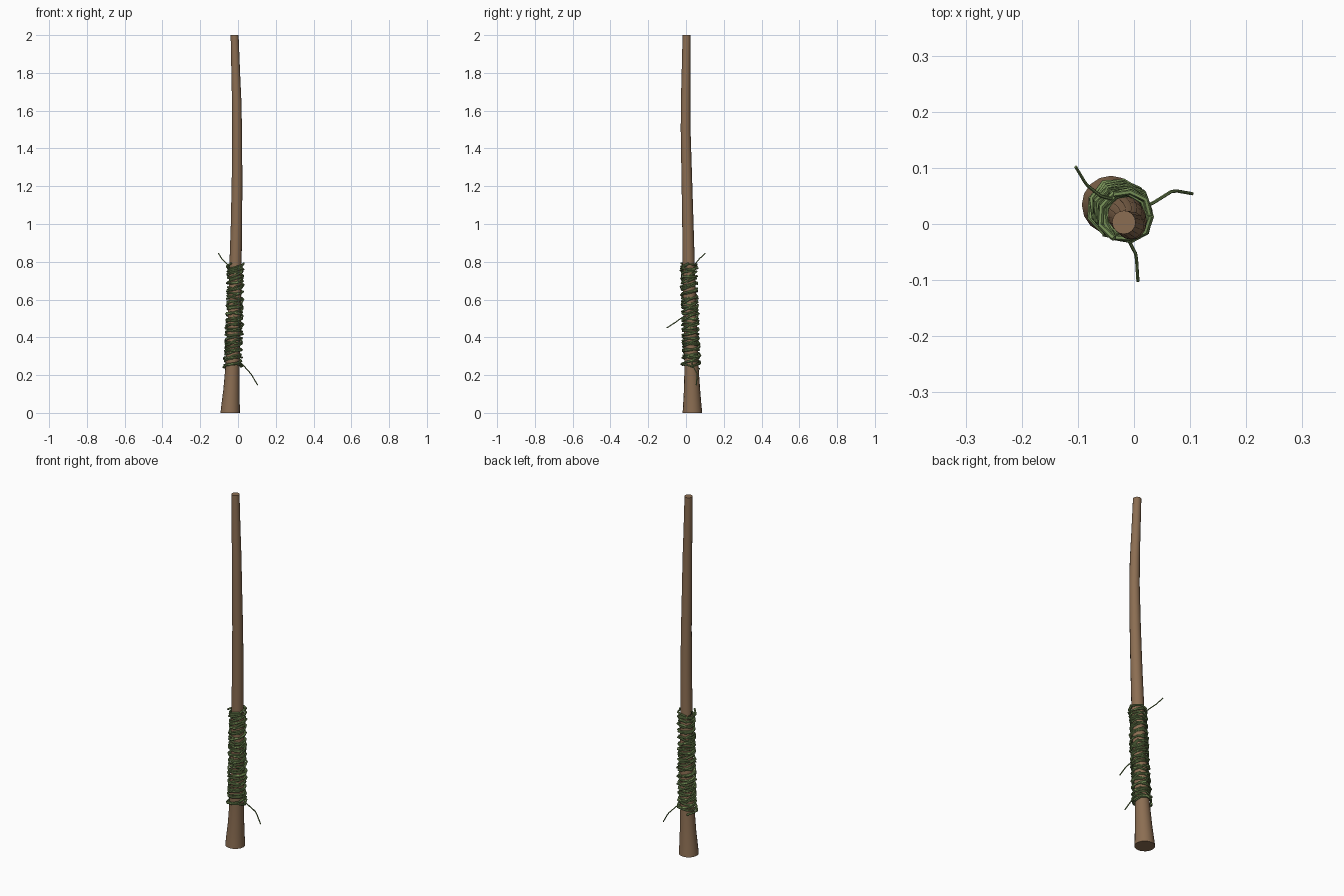
import bpy, bmesh, math, random
from mathutils import Vector

if "Cube" in bpy.data.objects:
    bpy.data.objects.remove(bpy.data.objects["Cube"])

random.seed(7)


def material(name, rgb):
    m = bpy.data.materials.new(name)
    m.diffuse_color = (*rgb, 1)
    m.use_nodes = True
    m.node_tree.nodes["Principled BSDF"].inputs["Base Color"].default_value = m.diffuse_color
    return m


wood = material("wood", (0.26, 0.155, 0.085))
vine = material("vine", (0.17, 0.26, 0.09))

# z, centre x, centre y, radius along the bent shaft
PROFILE = [
    (0.0, -0.041, 0.034, 0.052), (0.05, -0.039, 0.033, 0.048),
    (0.12, -0.035, 0.032, 0.043), (0.25, -0.029, 0.029, 0.037),
    (0.5, -0.019, 0.022, 0.035), (0.8, -0.013, 0.014, 0.032),
    (1.0, -0.008, 0.010, 0.030), (1.25, -0.005, 0.004, 0.028),
    (1.5, -0.005, -0.002, 0.026), (1.65, -0.007, -0.002, 0.025),
    (1.8, -0.012, 0.0, 0.023), (2.0, -0.018, 0.003, 0.021)]


def shaft_at(z):
    z = min(max(z, 0), 2)
    for a, b in zip(PROFILE, PROFILE[1:]):
        if z <= b[0]:
            t = (z - a[0]) / (b[0] - a[0])
            return [a[i] + (b[i] - a[i]) * t for i in (1, 2, 3)]


# Shaft: lofted rings
SIDES = 16
bm = bmesh.new()
rings = []
for z, cx, cy, r in PROFILE:
    rings.append([bm.verts.new((cx + r * math.cos(i * math.tau / SIDES),
                                cy + r * math.sin(i * math.tau / SIDES), z))
                  for i in range(SIDES)])
for a, b in zip(rings, rings[1:]):
    for i in range(SIDES):
        j = (i + 1) % SIDES
        bm.faces.new((a[i], a[j], b[j], b[i]))
bm.faces.new(rings[0][::-1])
bm.faces.new(rings[-1])
mesh = bpy.data.meshes.new("shaft")
bm.to_mesh(mesh)
bm.free()
shaft = bpy.data.objects.new("shaft", mesh)
bpy.context.collection.objects.link(shaft)
mesh.materials.append(wood)


def smooth(ob):
    bpy.ops.object.select_all(action='DESELECT')
    ob.select_set(True)
    bpy.context.view_layer.objects.active = ob
    bpy.ops.object.shade_smooth_by_angle(angle=math.radians(40))


smooth(shaft)


def cord(name, pts, radius, kind='POLY'):
    cu = bpy.data.curves.new(name, 'CURVE')
    cu.dimensions = '3D'
    cu.bevel_depth = radius
    cu.bevel_resolution = 1
    cu.resolution_u = 4
    cu.use_fill_caps = True
    sp = cu.splines.new(kind)
    if kind == 'NURBS':
        sp.use_endpoint_u = True
        sp.order_u = 3
    sp.points.add(len(pts) - 1)
    for p, co in zip(sp.points, pts):
        p.co = (*co, 1)
    cu.materials.append(vine)
    ob = bpy.data.objects.new(name, cu)
    bpy.context.collection.objects.link(ob)
    bpy.ops.object.select_all(action='DESELECT')
    ob.select_set(True)
    bpy.context.view_layer.objects.active = ob
    bpy.ops.object.convert(target='MESH')
    smooth(bpy.context.object)


# Binding: irregular many-sided coils that overlap and cross
STEPS = 9
for k, (turns, lift, phase) in enumerate([(19, 0.003, 0.0), (16, 0.005, 2.1), (13, 0.008, 4.2)]):
    pts = []
    n = turns * STEPS
    for i in range(n + 1):
        t = i / n
        a = phase + i * math.tau / STEPS
        z = 0.245 + 0.54 * t + 0.009 * math.sin(a + 0.37 * i / STEPS + 2 * k) + random.uniform(-0.005, 0.005)
        cx, cy, r = shaft_at(z)
        end = 0.005 * max(0, abs(t - 0.5) * 2 - 0.85) / 0.15
        r += lift + end + random.uniform(0, 0.006)
        pts.append((cx + r * math.cos(a), cy + r * math.sin(a), z))
    cord(f"vine_binding_{k + 1}", pts, 0.0052)

# Loose tails of the binding
TAILS = {
    "top": [(-0.04, 0.045, 0.77), (-0.06, 0.05, 0.79), (-0.085, 0.07, 0.815), (-0.104, 0.102, 0.845)],
    "middle": [(-0.025, -0.012, 0.51), (-0.01, -0.028, 0.50), (0.004, -0.055, 0.48), (0.007, -0.102, 0.45)],
    "lower": [(0.008, 0.03, 0.27), (0.03, 0.035, 0.25), (0.07, 0.06, 0.205), (0.104, 0.054, 0.147)]}
for name, pts in TAILS.items():
    cord(f"vine_tail_{name}", [Vector(p) for p in pts], 0.003, 'NURBS')
